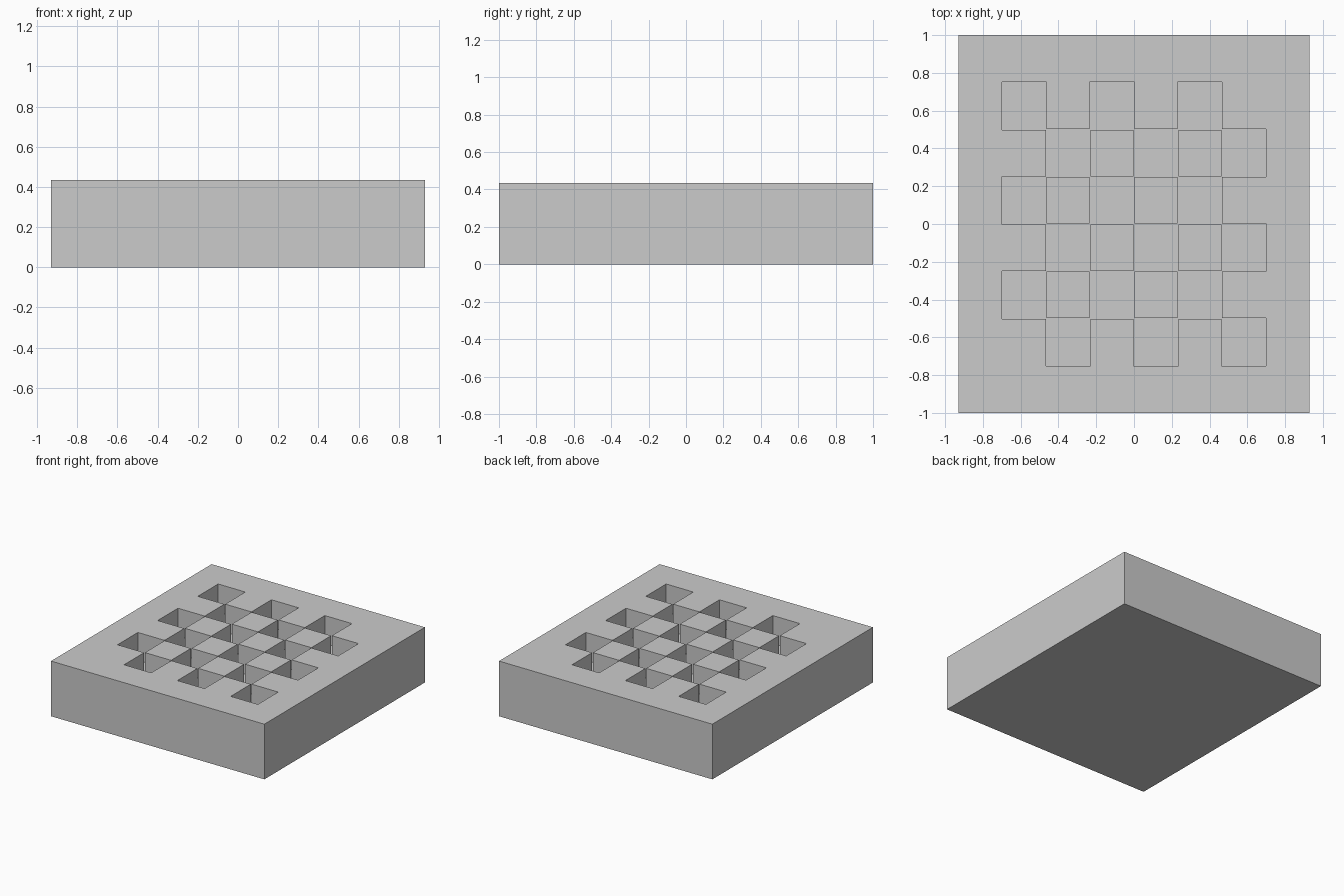
import bpy, bmesh
from mathutils import Matrix, Vector

if "Cube" in bpy.data.objects:
    bpy.data.objects.remove(bpy.data.objects["Cube"])

W, D, H = 1.86, 2.0, 0.435      # block size
DEPTH = 0.22                    # pocket depth
CX, CY = W / 8, D / 8           # checker cell pitch
GAP = 0.004                     # pockets overlap slightly at the corners


def boxes(name, specs):
    """One object made of boxes given as (centre, size)."""
    bm = bmesh.new()
    for c, s in specs:
        bmesh.ops.create_cube(bm, size=1.0, matrix=Matrix.LocRotScale(Vector(c), None, Vector(s)))
    me = bpy.data.meshes.new(name)
    bm.to_mesh(me)
    bm.free()
    ob = bpy.data.objects.new(name, me)
    bpy.context.collection.objects.link(ob)
    return ob


# Solid block
block = boxes("checkered_block", [((0, 0, H / 2), (W, D, H))])

# Checkerboard pockets: alternate rows are cut separately
for parity in (0, 1):
    specs = []
    for row in range(parity, 6, 2):
        for col in range(1 - parity, 6, 2):
            specs.append((((col - 2.5) * CX, (row - 2.5) * CY, H - DEPTH + 0.25),
                          (CX + GAP, CY + GAP, 0.5)))
    cutter = boxes("pocket_cutter", specs)
    cutter.hide_render = True
    mod = block.modifiers.new("pockets", 'BOOLEAN')
    mod.operation = 'DIFFERENCE'
    mod.solver = 'EXACT'
    mod.object = cutter
    bpy.context.view_layer.objects.active = block
    bpy.ops.object.modifier_apply(modifier=mod.name)
    bpy.data.objects.remove(cutter)
